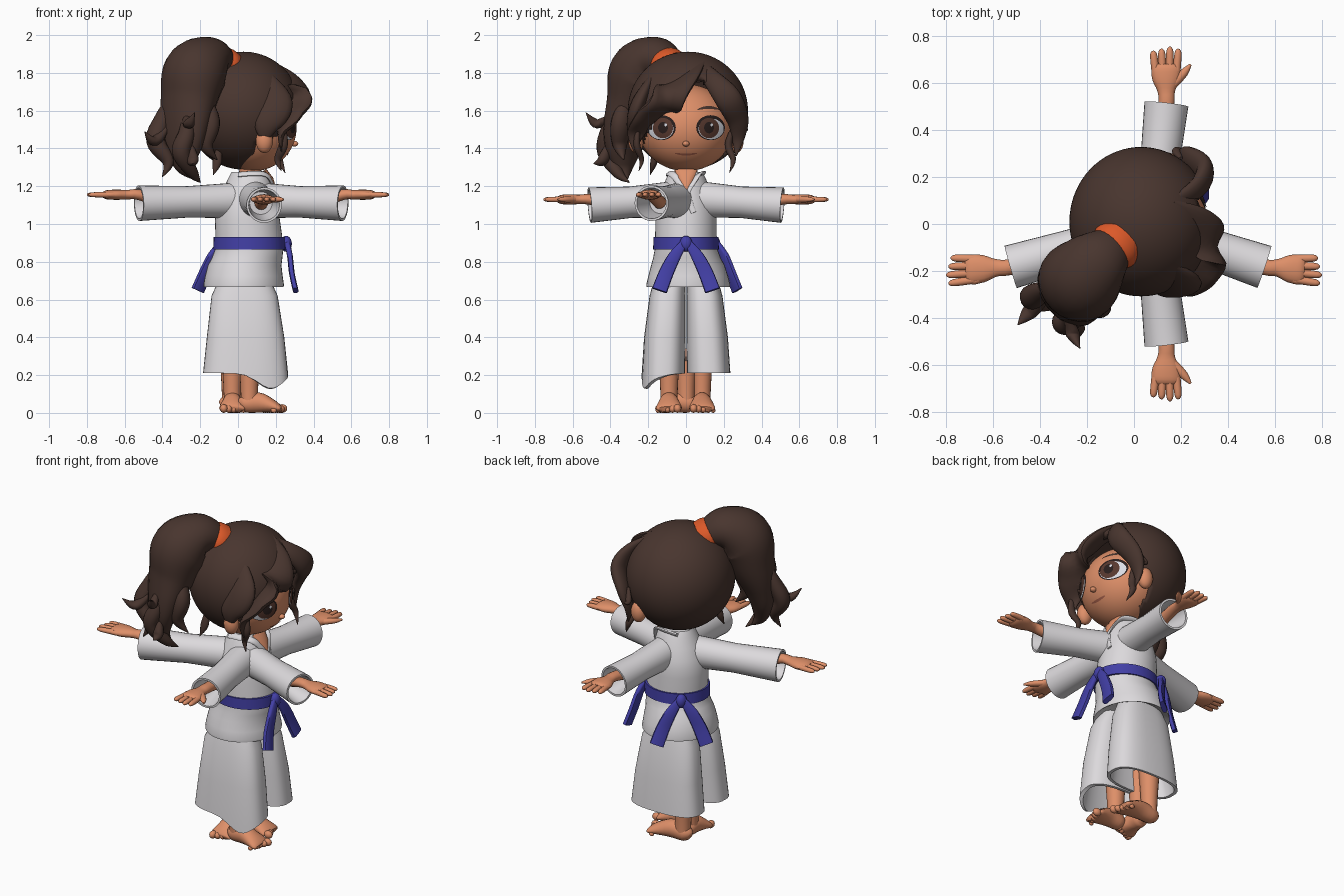
import bpy, bmesh, math
from mathutils import Vector as V

if "Cube" in bpy.data.objects:
    bpy.data.objects.remove(bpy.data.objects["Cube"])

def material(name, rgb):
    m = bpy.data.materials.new(name)
    m.diffuse_color = (*rgb, 1)
    m.use_nodes = True
    m.node_tree.nodes["Principled BSDF"].inputs["Base Color"].default_value = m.diffuse_color
    return m

CLOTH = material("white_cloth", (.72, .70, .72))
SKIN = material("skin", (.73, .275, .14))
HAIR = material("dark_brown_hair", (.066, .036, .028))
BELT = material("blue_belt", (.055, .05, .38))
TIE = material("orange_tie", (.72, .10, .022))
WHITE = material("eye_white", (.70, .72, .78))
IRIS = material("brown_iris", (.095, .04, .028))
DARK = material("dark_lash", (.022, .013, .012))
LIP = material("lip_brown", (.36, .11, .065))

def finish(name, bm, mat, angle=50):
    bmesh.ops.recalc_face_normals(bm, faces=bm.faces)
    me = bpy.data.meshes.new(name)
    bm.to_mesh(me)
    bm.free()
    ob = bpy.data.objects.new(name, me)
    bpy.context.collection.objects.link(ob)
    me.materials.append(mat)
    bpy.ops.object.select_all(action='DESELECT')
    ob.select_set(True)
    bpy.context.view_layer.objects.active = ob
    bpy.ops.object.shade_smooth_by_angle(angle=math.radians(angle))
    return ob

def spline(rows, n):
    """Smoothly subdivide rows of numbers."""
    if n < 2:
        return rows
    out = []
    for i in range(len(rows) - 1):
        p = [rows[max(0, min(len(rows) - 1, i + k))] for k in (-1, 0, 1, 2)]
        for s in range(n):
            t = s / n
            out.append([b + .5*t*(c - a + t*(2*a - 5*b + 4*c - d + t*(3*(b - c) + d - a)))
                        for a, b, c, d in zip(*p)])
    return out + [list(rows[-1])]

def loft(name, rows, mat, side=(1, 0, 0), axis=None, n=4, seg=20, power=1, warp=None):
    """Rows are x, y, z, radius along side, radius across."""
    rows = spline(rows, n)
    pts = [V(r[:3]) for r in rows]
    bm, rings = bmesh.new(), []
    for i, r in enumerate(rows):
        t = V(axis) if axis else pts[min(i + 1, len(pts) - 1)] - pts[max(i - 1, 0)]
        t.normalize()
        u = V(side)
        u = (u - t * u.dot(t)).normalized()
        w = t.cross(u)
        ring = []
        for k in range(seg):
            a = 2 * math.pi * k / seg
            c, s = math.cos(a), math.sin(a)
            co = pts[i] + u * max(r[3], .001) * math.copysign(abs(c)**power, c) \
                + w * max(r[4], .001) * math.copysign(abs(s)**power, s)
            ring.append(bm.verts.new(warp(co) if warp else co))
        rings.append(ring)
    for a, b in zip(rings, rings[1:]):
        for k in range(seg):
            bm.faces.new((a[k], a[(k+1) % seg], b[(k+1) % seg], b[k]))
    bm.faces.new(rings[0])
    bm.faces.new(rings[-1])
    return finish(name, bm, mat)

def lock(name, wide, flat, *pts, root=.4, side=(1, -1, 0)):
    """Hair lock: swells from its root, then tapers to a tip."""
    rows = []
    for i, p in enumerate(pts):
        t = i / (len(pts) - 1)
        f = root + (1 - root) * min(1, t * 3) if t < .4 else max(.05, 1 - ((t - .4) / .6)**1.6)
        rows.append((*p, wide * f, flat * f))
    loft(name, rows, HAIR, side=side, n=6, seg=16)

def ball(name, c, r, mat, u=32, v=20, cut=None):
    bm = bmesh.new()
    bmesh.ops.create_uvsphere(bm, u_segments=u, v_segments=v, radius=1)
    for p in bm.verts:
        p.co = V([c[i] + p.co[i] * r[i] for i in range(3)])
    if cut:
        bmesh.ops.delete(bm, geom=[p for p in bm.verts if cut(p.co)], context='VERTS')
    return finish(name, bm, mat)

# Jacket, with flared skirt below the belt
loft("jacket", [(.03, .01, .71, .15, .15), (.03, .012, .672, .202, .21), (.03, .012, .68, .213, .222),
     (.035, .01, .78, .195, .195), (.06, 0, .87, .18, .165), (.05, 0, 1.02, .172, .162),
     (.05, 0, 1.12, .155, .15), (.06, 0, 1.24, .112, .105), (.06, 0, 1.275, .095, .085)],
     CLOTH, axis=(0, 0, 1), n=2, seg=40)

# Trousers: two wide legs, one with a dipping hem corner
for s in (-1, 1):
    def hem(p, s=s):
        if s < 0 and p.z < .25:
            p.z -= .085 * math.exp(-((p.x - .17)**2 + (p.y + .20)**2) / .009)
        return p
    loft("trouser_leg", [(.035, s*.085, .72, .13, .08), (.035, s*.098, .62, .175, .095),
         (.04, s*.112, .40, .205, .11), (.04, s*.12, .21, .225, .115), (.04, s*.12, .21, .205, .10),
         (.04, s*.11, .36, .17, .09)], CLOTH, axis=(0, 0, 1), n=1, seg=40, power=.75, warp=hem)

# Belt, two knots and hanging ends
loft("belt", [(.06, 0, z, a, a - .017) for z, a in ((.865, .175), (.865, .191), (.93, .189), (.93, .165))],
     BELT, axis=(0, 0, 1), n=1, seg=40)
for base, out in ((V((.245, 0, .895)), V((1, 0, 0))), (V((-.065, .14, .895)), V((-.6, .8, 0)))):
    lat = out.cross(V((0, 0, 1)))
    ball("belt_knot", base + out * .01, (.03, .034, .042), BELT)
    for s in (-1, 1):
        ends = [(.015, .01, .90, .02), (.03, .06, .83, .033), (.04, .105, .74, .039), (.06, .14, .648, .041)]
        loft("belt_end", [(*(base + out*o + lat*s*l).xy, z, w, .015) for o, l, z, w in ends],
             BELT, side=lat, n=3, seg=12, power=.6)

# Arms: sleeves with hollow cuffs, palms, fingers and thumbs
def arm(shoulder, cuff, tip, thumb_side, spread):
    shoulder, cuff, tip, th = V(shoulder), V(cuff), V(tip), V(thumb_side)
    d = (cuff - shoulder).normalized()
    def row(p, a, b):
        return (*p, a, b)
    mid = shoulder.lerp(cuff, .5)
    loft("sleeve", [row(shoulder, .09, .095), row(mid, .085, .083), row(cuff, .094, .094),
         row(cuff, .082, .082), row(cuff - d*.15, .06, .06)], CLOTH, side=th, axis=d, n=1, seg=28)
    wrist = V((cuff.x, cuff.y, tip.z))
    ax = (tip - wrist).normalized()
    L = (tip - wrist).length
    loft("hand", [row(cuff - d*.14, .035, .035), row(wrist, .034, .028), row(wrist + ax*L*.22, .037, .025),
         row(wrist + ax*L*.42, .058, .027), row(wrist + ax*L*.62, .062, .024),
         row(wrist + ax*L*.7, .048, .014)], SKIN, side=th, n=3, seg=16)
    for k in range(4):
        off = (k - 1.5) * .030
        a = wrist + ax*L*.58 + th*off
        b = wrist + ax*L*(1 - .035*abs(k - 2)) + th*off*1.2
        loft("finger", [row(a, .017, .016), row(a.lerp(b, .8), .015, .013), row(b, .004, .004)],
             SKIN, side=th, n=3, seg=10)
    a = wrist + ax*L*.35 + th*.03
    b = wrist + ax*L*.55 + th*(.035 + spread*.6)
    loft("thumb", [row(a, .02, .018), row(b, .018, .015), row(b + ax*.035 + th*spread*.4, .005, .005)],
         SKIN, side=th, n=3, seg=10)

for s in (-1, 1):
    arm((.09, s*.08, 1.13), (.138, s*.51, 1.1), (.135, s*.755, 1.13), (1, 0, 0), .07)
    arm((.05 + s*.05, -.03, 1.125), (.015 + s*.54, -.183, 1.11), (s*.8, -.2, 1.155), (0, -1, 0), .02)

# Bare legs and feet: heel position, pointing direction, length
for heel, d, L in (((.01, -.09), (1, 0), .24), ((-.09, .085), (1, 0), .29), ((-.03, .05), (0, -1), .20)):
    h, d = V((*heel, 0)), V((*d, 0))
    side = V((-d.y, d.x, 0))
    ank = h + d * .05
    loft("shin", [(ank.x, ank.y, z, r, r) for z, r in ((.04, .045), (.14, .047), (.34, .06))],
         SKIN, axis=(0, 0, 1), n=3)
    foot = [(0, .035, .02, .025), (.1, .046, .044, .046), (.4, .055, .05, .054),
            (.66, .04, .062, .039), (.84, .025, .070, .024), (.9, .02, .06, .015)]
    loft("foot", [(*(h + d*L*f).xy, z, a, b) for f, z, a, b in foot], SKIN, side=side, n=3)
    inner = 1 if heel[1] < 0 else -1
    for k in range(5):
        r = .023 - .0025 * k
        c = h + d*(L*.93 - .011*k) + side*inner*(.045 - .026*k)
        ball("toe", (c.x, c.y, r), (r*1.2, r*.9, r) if d.x else (r*.9, r*1.2, r), SKIN, 12, 8)

# Neck, open neckline and crossed collar
loft("neck", [(.06, 0, 1.2, .06, .06), (.07, 0, 1.35, .058, .06)], SKIN, axis=(0, 0, 1), n=2)
loft("neckline_skin", [(.14, 0, 1.285, .06, .012), (.175, 0, 1.24, .04, .012), (.196, 0, 1.175, .004, .010)],
     SKIN, side=(0, 1, 0), n=1, seg=12)
for s in (-1, 1):
    path = [(0, .085, 1.262), (.09, .088, 1.268), (.148, .068, 1.26), (.178, .036, 1.22),
            (.2, -.002, 1.155), (.212, -.04, 1.06)]
    loft("collar", [(x, s*y, z, .021 - .001*i, .010 - .0007*i) for i, (x, y, z) in enumerate(path)],
         CLOTH, side=(0, 1, .6), n=4, seg=12)

# Head, nose and ears
FC, FR = V((.08, 0, 1.51)), V((.23, .25, .23))
ball("head", FC, FR, SKIN, 64, 48)
ball("nose", (.299, 0, 1.425), (.020, .018, .015), SKIN)
for s in (-1, 1):
    ball("ear", (.14, s*.265, 1.44), (.045, .04, .064), SKIN)

# Face details as thin plates following the face
def plate(name, mat, rows, lift):
    bm = bmesh.new()
    grid = [[bm.verts.new((FC.x + lift + FR.x * math.sqrt(max(0, 1 - (y/FR.y)**2 - ((z - FC.z)/FR.z)**2)), y, z))
             for y, z in row] for row in rows]
    for a, b in zip(grid, grid[1:]):
        for k in range(len(a) - 1):
            bm.faces.new((a[k], a[k+1], b[k+1], b[k]))
    bmesh.ops.remove_doubles(bm, verts=bm.verts, dist=1e-5)
    ob = finish(name, bm, mat)
    if sum(p.normal.x for p in ob.data.polygons) < 0:
        ob.data.flip_normals()

def oval(name, mat, y, z, ry, rz, lift):
    plate(name, mat, [[(y + ry*q*math.cos(k*math.pi/16), z + rz*q*math.sin(k*math.pi/16)) for k in range(33)]
                      for q in (.002, .2, .4, .6, .8, 1)], lift)

def stroke(name, mat, y0, y1, z, bow, w):
    ts = [k / 12 for k in range(13)]
    plate(name, mat, [[(y0 + (y1 - y0)*t, z + bow*4*t*(1 - t) + e*w*(.3 + 2.8*t*(1 - t))) for t in ts]
                      for e in (-1, 1)], .004)

for s in (-1, 1):
    oval("eye_lash", DARK, s*.13, 1.51, .076, .066, .003)
    oval("eye_white", WHITE, s*.133, 1.503, .067, .055, .006)
    oval("iris", IRIS, s*.122, 1.508, .053, .054, .009)
    oval("pupil", DARK, s*.122, 1.510, .026, .030, .011)
    oval("eye_glint", WHITE, s*.122 + .014, 1.525, .007, .008, .013)
    stroke("eyebrow", HAIR, s*.06, s*.18, 1.605, .012, .008)
stroke("mouth", LIP, -.058, .058, 1.374, -.006, .006)

# Hair cap, open over the face along a side-parted hairline
def face_opening(p):
    line = 1.76 - (4.5 if p.y < .06 else 7) * (p.y - .06)**2
    return (p.x > .13 and p.z < line) or (p.z < 1.42 and p.x > .095)
cap = ball("hair_cap", (.03, .01, 1.6), (.305, .318, .312), HAIR, 72, 48, face_opening)
cap.modifiers.new("thickness", 'SOLIDIFY').thickness = .04

# Fringe and loose strands
SWEEP, FLAT = (0, 1, .6), (1, 0, 0)
lock("left_fringe", .10, .04, (.15, .07, 1.85), (.265, .005, 1.765), (.318, -.09, 1.67), (.285, -.2, 1.575),
     (.23, -.265, 1.48), (.23, -.27, 1.38), side=SWEEP)
lock("left_temple", .09, .04, (.15, -.18, 1.78), (.2, -.25, 1.64), (.15, -.285, 1.52), (.14, -.28, 1.42), side=FLAT)
lock("right_fringe", .07, .04, (.15, .08, 1.84), (.265, .15, 1.755), (.30, .225, 1.66), (.235, .275, 1.55),
     (.2, .275, 1.45), (.21, .265, 1.36), side=SWEEP)
lock("left_strand", .024, .018, (.24, -.25, 1.54), (.24, -.26, 1.42), (.21, -.235, 1.34), (.23, -.25, 1.28), side=FLAT)
lock("right_strand", .025, .02, (.21, .26, 1.54), (.2, .225, 1.42), (.22, .25, 1.34), (.25, .23, 1.27), side=FLAT)
lock("right_flick", .02, .016, (.2, .28, 1.58), (.18, .31, 1.51), (.2, .325, 1.5), side=FLAT)
lock("nape_wisp", .026, .02, (-.1, -.16, 1.42), (-.11, -.17, 1.33), (-.13, -.19, 1.26), side=FLAT)

# Hair tie and ponytail
loft("hair_tie", [(-.05, -.065, 1.825, .105, .09), (-.08, -.095, 1.842, .113, .095), (-.10, -.115, 1.852, .10, .085)],
     TIE, side=(1, -1, 0), n=2, seg=28)
loft("ponytail", [(-.07, -.08, 1.84, .08, .07), (-.15, -.155, 1.872, .14, .12), (-.225, -.235, 1.805, .175, .165),
     (-.26, -.27, 1.66, .165, .135), (-.28, -.31, 1.52, .15, .10), (-.29, -.33, 1.40, .12, .07),
     (-.28, -.33, 1.30, .06, .04), (-.24, -.31, 1.24, .004, .004)], HAIR, side=(1, -1, 0), n=6, seg=24)
lock("outer_curl", .058, .05, (-.34, -.26, 1.72), (-.40, -.29, 1.56), (-.435, -.32, 1.44), (-.37, -.34, 1.33),
     (-.40, -.36, 1.25), root=.1)
lock("outer_flick", .036, .028, (-.36, -.3, 1.54), (-.44, -.37, 1.44), (-.495, -.43, 1.49))
lock("inner_curl", .058, .05, (-.18, -.3, 1.72), (-.15, -.34, 1.55), (-.17, -.35, 1.42), (-.11, -.33, 1.34), root=.1)
lock("back_curl", .055, .05, (-.28, -.34, 1.70), (-.27, -.41, 1.50), (-.3, -.42, 1.38), (-.24, -.36, 1.27),
     (-.2, -.30, 1.22), root=.1)
lock("low_flick", .036, .03, (-.26, -.40, 1.44), (-.24, -.44, 1.34), (-.24, -.49, 1.32))
lock("back_flick", .032, .026, (-.28, -.38, 1.58), (-.26, -.47, 1.53), (-.23, -.53, 1.59))
